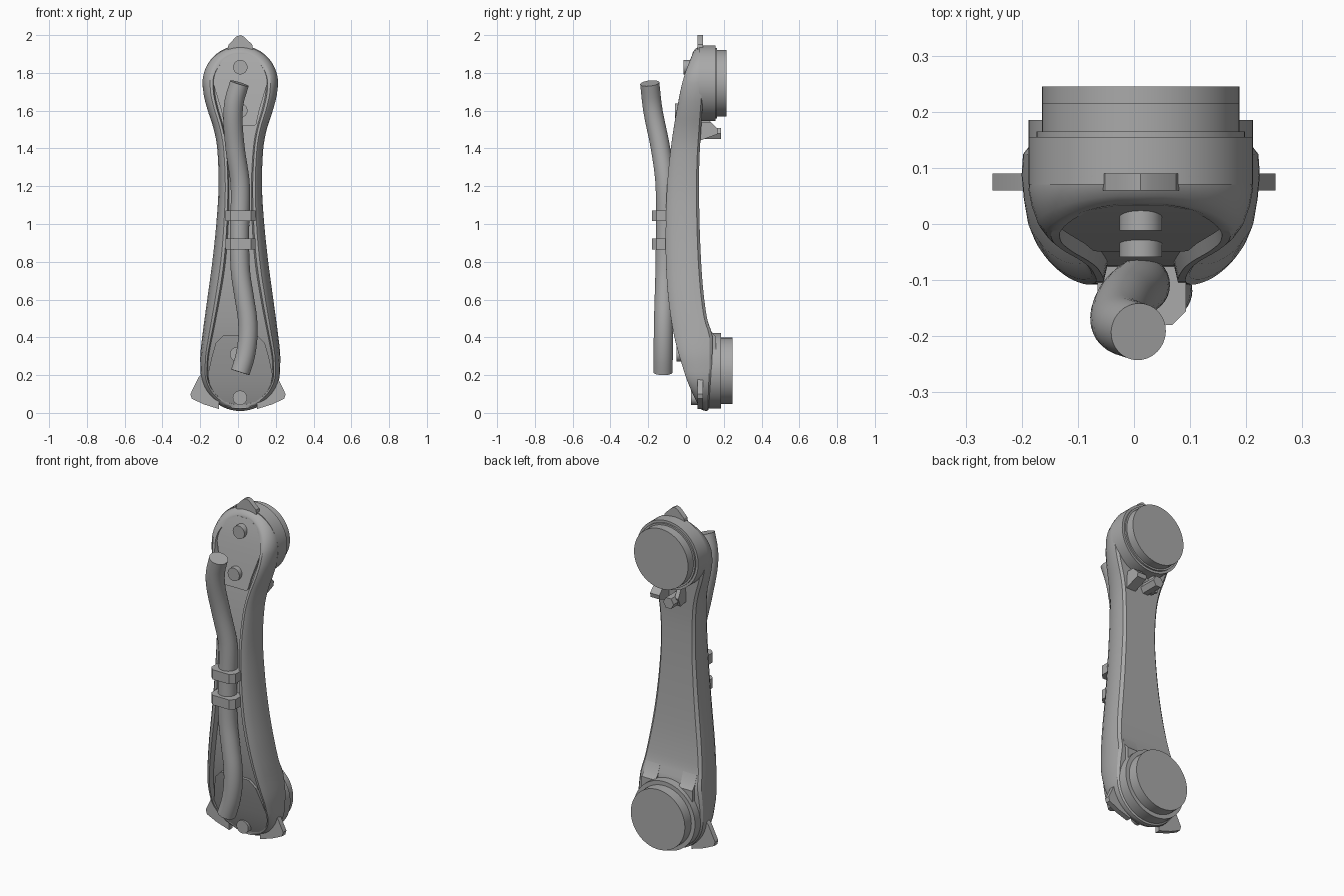
import bpy, bmesh, math
from mathutils import Vector

cube = bpy.data.objects.get("Cube")
if cube:
    bpy.data.objects.remove(cube)

CX = 0.012  # centre line of the arm

grey = bpy.data.materials.new("plain grey")
grey.use_nodes = True
COLOR = (0.4, 0.4, 0.4, 1)
grey.diffuse_color = COLOR
grey.node_tree.nodes["Principled BSDF"].inputs["Base Color"].default_value = COLOR


def finish(name, bm, angle=32):
    bmesh.ops.remove_doubles(bm, verts=bm.verts, dist=0.0002)
    bmesh.ops.recalc_face_normals(bm, faces=bm.faces)
    mesh = bpy.data.meshes.new(name)
    bm.to_mesh(mesh)
    bm.free()
    mesh.shade_smooth()
    mesh.set_sharp_from_angle(angle=math.radians(angle))
    mesh.materials.append(grey)
    obj = bpy.data.objects.new(name, mesh)
    bpy.context.collection.objects.link(obj)
    return obj


def smooth(keys, t):
    """Smooth curve through (position, value) keys."""
    if t <= keys[0][0]:
        return keys[0][1]
    if t >= keys[-1][0]:
        return keys[-1][1]
    i = max(k for k in range(len(keys) - 1) if keys[k][0] <= t)

    def slope(j):
        a, b = keys[max(j - 1, 0)], keys[min(j + 1, len(keys) - 1)]
        return (b[1] - a[1]) / (b[0] - a[0])
    (p, v), (q, w) = keys[i], keys[i + 1]
    h = q - p
    s = (t - p) / h
    r = 1 - s
    return (v * r * r * (1 + 2 * s) + w * s * s * (3 - 2 * s)
            + h * s * r * (r * slope(i) - s * slope(i + 1)))


def paired_loft(name, layers, cx=CX, angle=32):
    """Bridge mirrored half outlines, capping the first and last."""
    bm = bmesh.new()
    rings = []
    for half in layers:
        right = [bm.verts.new((cx + x, y, z)) for x, y, z in half]
        left = [bm.verts.new((cx - x, y, z)) for x, y, z in half]
        rings.append((right, left))
    n = len(layers[0])
    for a, b in zip(rings, rings[1:]):
        for p, q in zip(a, b):
            for i in range(n - 1):
                bm.faces.new((p[i], p[i + 1], q[i + 1], q[i]))
        for i in (0, n - 1):
            bm.faces.new((a[0][i], a[1][i], b[1][i], b[0][i]))
    for right, left in (rings[0], rings[-1]):
        for i in range(n - 1):
            bm.faces.new((right[i], right[i + 1], left[i + 1], left[i]))
    return finish(name, bm, angle)


def prism(name, points, axis, low, high):
    """Extrude a 2D outline along one axis."""
    bm = bmesh.new()

    def ring(d):
        return [bm.verts.new(p[:axis] + (d,) + p[axis:]) for p in points]
    a, b = ring(low), ring(high)
    bm.faces.new(a)
    bm.faces.new(b)
    for i in range(len(a)):
        j = (i + 1) % len(a)
        bm.faces.new((a[i], a[j], b[j], b[i]))
    return finish(name, bm)


def disc(name, x, z, radius, y0, y1, sides=64):
    ring = [(x + radius * math.cos(math.tau * i / sides),
             z + radius * math.sin(math.tau * i / sides)) for i in range(sides)]
    return prism(name, ring, 1, y0, y1)


# Arm body: half widths, front and back lines by height
WIDTH = [(.22, .21), (.3, .212), (.4, .202), (.6, .175), (.8, .148), (1, .127),
         (1.2, .115), (1.4, .122), (1.5, .14), (1.6, .172), (1.68, .193), (1.745, .2)]
FRONT = [(.01, .07), (.1, .03), (.2, -.005), (.4, -.06), (.6, -.092), (.8, -.106),
         (1, -.107), (1.2, -.1), (1.4, -.08), (1.6, -.047), (1.8, -.008), (1.94, .035)]
BACK = [(.01, .12), (.4, .14), (.5, .112), (.7, .087), (1, .072), (1.3, .07),
        (1.5, .08), (1.94, .11)]
INSET = [(.2, .55), (.5, .9), (.8, 1.05), (1.2, .85), (1.5, .8), (1.75, .95)]


def front(z):
    return smooth(FRONT, z)


def outline():
    steps = 14
    pts = []
    for i in range(steps):
        a = math.pi / 2 * i / steps
        pts.append((.21 * math.sin(a), .22 - .21 * math.cos(a)))
    for i in range(49):
        z = .22 + (1.745 - .22) * i / 48
        pts.append((smooth(WIDTH, z), z))
    for i in range(1, steps + 1):
        a = math.pi / 2 * i / steps
        pts.append((.2 * math.cos(a), 1.745 + .2 * math.sin(a)))
    return pts


OUT = outline()


def layer(inset, depth, shift=0):
    """Outline moved inward, placed between back (0) and front (1)."""
    pts = []
    for i, (x, z) in enumerate(OUT):
        a, b = OUT[max(i - 1, 0)], OUT[min(i + 1, len(OUT) - 1)]
        n = Vector((b[1] - a[1], a[0] - b[0])).normalized()
        if i == 0 or i == len(OUT) - 1:
            n = Vector((0, -1 if i == 0 else 1))
        d = inset * smooth(INSET, z)
        y = smooth(BACK, z) * (1 - depth) + front(z) * depth + shift
        pts.append((max(x - n.x * d, 0), y, z - n.y * d))
    return pts


paired_loft("arm_body", [layer(.02, 0), layer(.004, .08), layer(0, .3),
                         layer(.006, .55), layer(.017, .8), layer(.033, .95),
                         layer(.042, 1), layer(.058, 1), layer(.066, 1, .03)])


# Front cover panels set into the rim
def panel(name, rows):
    half = [(w, z) for z, w in rows]
    paired_loft(name, [[(w, front(z) + .06, z) for w, z in half],
                       [(w, front(z) + .012, z) for w, z in half]], angle=20)


panel("lower_panel", [(.045, .03), (.06, .085), (.1, .135), (.15, .162), (.2, .172),
                      (.3, .15), (.37, .13), (.4, .1), (.41, .09)])
panel("upper_panel", [(1.52, .075), (1.53, .085), (1.6, .1), (1.7, .13), (1.78, .153),
                      (1.83, .135), (1.87, .095), (1.9, .04)])

# Panel bolts
for name, x, z in (("lower_bolt", .01, .08), ("lower_inner_bolt", -.005, .31),
                   ("upper_bolt", .012, 1.83), ("upper_inner_bolt", .012, 1.6)):
    disc(name, x, z, .038, front(z) - .012, front(z) + .06, 32)

# Round joints at the back
for name, z, y0, y1 in (("lower_joint", .222, .185, .245), ("upper_joint", 1.745, .155, .215)):
    disc(name + "_housing", CX, z, .2, .07, y1 - .06)
    disc(name + "_cap", CX, z, .176, .1, y1)
disc("upper_joint_step", CX, 1.745, .186, .1, .165)

# Gussets beside the lower joint
for side, label in ((1, "left"), (-1, "right")):
    prism(label + "_gusset", [(.08, .5), (.115, .485), (.135, .43), (.16, .4),
                              (.16, .3), (.08, .3)],
          0, CX + side * .12 - .045, CX + side * .12 + .045)
    # Lower corner fins
    prism(label + "_fin", [(side * x, z) for x, z in
                           ((.19, .21), (.208, .19), (.252, .1), (.245, .075),
                            (.18, .045), (.1, .02), (.1, .15))], 1, .06, .09)

# Pointed fin on the top
prism("top_fin", [(-.055, 1.925), (-.05, 1.95), (-.008, 1.993), (.012, 2), (.03, 1.993),
                  (.075, 1.95), (.08, 1.925)], 1, .06, .09)

# Clips on the back under the upper joint
prism("back_wedge", [(.07, 1.54), (.13, 1.54), (.17, 1.5), (.165, 1.475), (.07, 1.44)],
      0, .055, .115)
prism("back_bracket", [(.07, 1.56), (.12, 1.56), (.15, 1.5), (.13, 1.45), (.07, 1.46)],
      0, -.055, -.03)
disc("back_nut", -.015, 1.48, .034, .07, .185, 6)

# Hose swept along its path
HOSE_X = [(.215, .012), (.3, .038), (.4, .052), (.5, .05), (.6, .035), (.75, .013), (.95, .008),
          (1.2, .012), (1.4, -.015), (1.55, -.027), (1.65, -.02), (1.745, .008)]
HOSE_Y = [(.215, -.122), (.5, -.118), (.8, -.11), (1.2, -.11), (1.4, -.135),
          (1.6, -.175), (1.745, -.192)]


def hose_point(z):
    return Vector((smooth(HOSE_X, z), smooth(HOSE_Y, z), z))


bm = bmesh.new()
rings = []
for i in range(49):
    z = .215 + (1.745 - .215) * i / 48
    t = (hose_point(min(z + .01, 1.745)) - hose_point(max(z - .01, .215))).normalized()
    u = Vector((0, 1, 0)).cross(t).normalized()
    v = t.cross(u)
    rings.append([bm.verts.new(hose_point(z) + .051 * (u * math.cos(a) + v * math.sin(a)))
                  for a in (math.tau * k / 32 for k in range(32))])
for a, b in zip(rings, rings[1:]):
    for k in range(32):
        m = (k + 1) % 32
        bm.faces.new((a[k], a[m], b[m], b[k]))
bm.faces.new(rings[0])
bm.faces.new(rings[-1])
finish("hose", bm)

# Hose clamps
for name, z in (("lower_clamp", .865), ("upper_clamp", 1.015)):
    prism(name, [(-.065, -.075), (-.065, -.155), (-.04, -.18), (.068, -.18),
                 (.093, -.155), (.093, -.075)], 2, z, z + .057)
